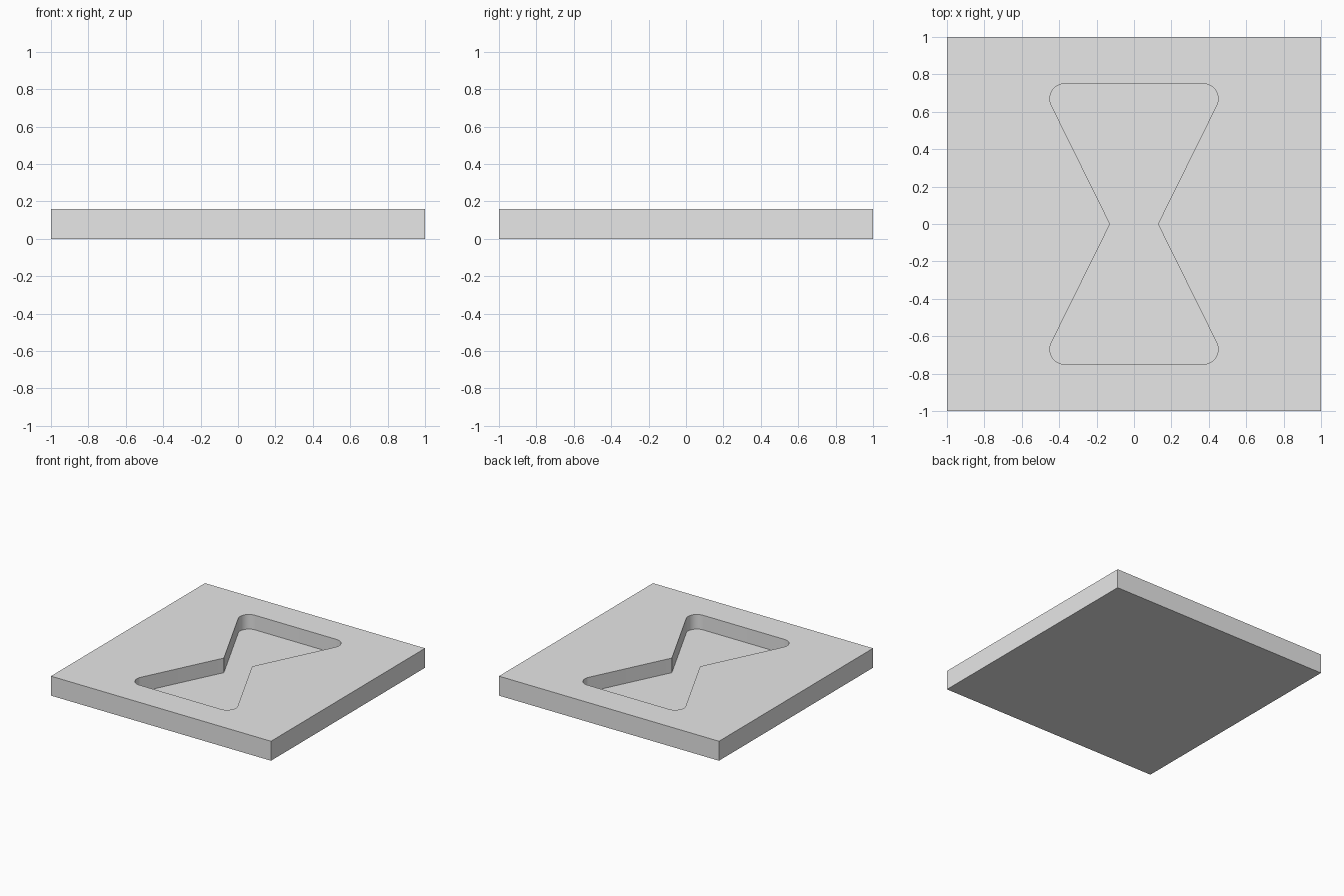
import bpy
import bmesh
from math import radians, cos, sin, atan2
from mathutils import Vector

default_cube = bpy.data.objects.get("Cube")
if default_cube:
    bpy.data.objects.remove(default_cube, do_unlink=True)

HEIGHT = 0.16
FLOOR = 0.04
WAIST = 0.128                     # half width at the narrow middle
CORNER = Vector((0.37, 0.67))     # centre of a rounded corner
RADIUS = 0.08
STEPS = 16

grey = bpy.data.materials.new("light_grey")
grey.use_nodes = True
grey.diffuse_color = (0.8, 0.8, 0.8, 1)
grey.node_tree.nodes["Principled BSDF"].inputs["Base Color"].default_value = (0.8, 0.8, 0.8, 1)


def prism(name, outline, bottom, top):
    """Extrude a flat counter-clockwise outline between two heights."""
    bm = bmesh.new()
    base = bm.faces.new([bm.verts.new((x, y, bottom)) for x, y in outline])
    side = bmesh.ops.extrude_face_region(bm, geom=[base])["geom"]
    verts = [v for v in side if isinstance(v, bmesh.types.BMVert)]
    bmesh.ops.translate(bm, verts=verts, vec=(0, 0, top - bottom))
    bmesh.ops.recalc_face_normals(bm, faces=bm.faces)
    mesh = bpy.data.meshes.new(name)
    bm.to_mesh(mesh)
    bm.free()
    mesh.materials.append(grey)
    obj = bpy.data.objects.new(name, mesh)
    bpy.context.collection.objects.link(obj)
    return obj


# Hourglass outline: one quarter, mirrored into the other three
slant = atan2(-(CORNER.x - WAIST), CORNER.y)
for _ in range(20):               # settle the angle where the side meets the arc
    tangent = CORNER + RADIUS * Vector((cos(slant), sin(slant)))
    slant = atan2(-(tangent.x - WAIST), tangent.y)
arc = []
for i in range(STEPS + 1):
    a = slant + (radians(90) - slant) * i / STEPS
    arc.append((CORNER.x + RADIUS * cos(a), CORNER.y + RADIUS * sin(a)))
upper = [(WAIST, 0)] + arc + [(-x, y) for x, y in reversed(arc)]
outline = upper + [(-x, -y) for x, y in upper]

# Square plate with the hourglass pocket cut into its top
plate = prism("square_plate", [(-1, -1), (1, -1), (1, 1), (-1, 1)], 0, HEIGHT)
cutter = prism("pocket_cutter", outline, FLOOR, HEIGHT + 0.1)
cutter.hide_render = True

cut = plate.modifiers.new("pocket", "BOOLEAN")
cut.operation = "DIFFERENCE"
cut.solver = "EXACT"
cut.object = cutter

bpy.ops.object.select_all(action="DESELECT")
plate.select_set(True)
bpy.context.view_layer.objects.active = plate
bpy.ops.object.modifier_apply(modifier=cut.name)
bpy.data.objects.remove(cutter, do_unlink=True)
bpy.ops.object.shade_smooth_by_angle(angle=radians(30))
